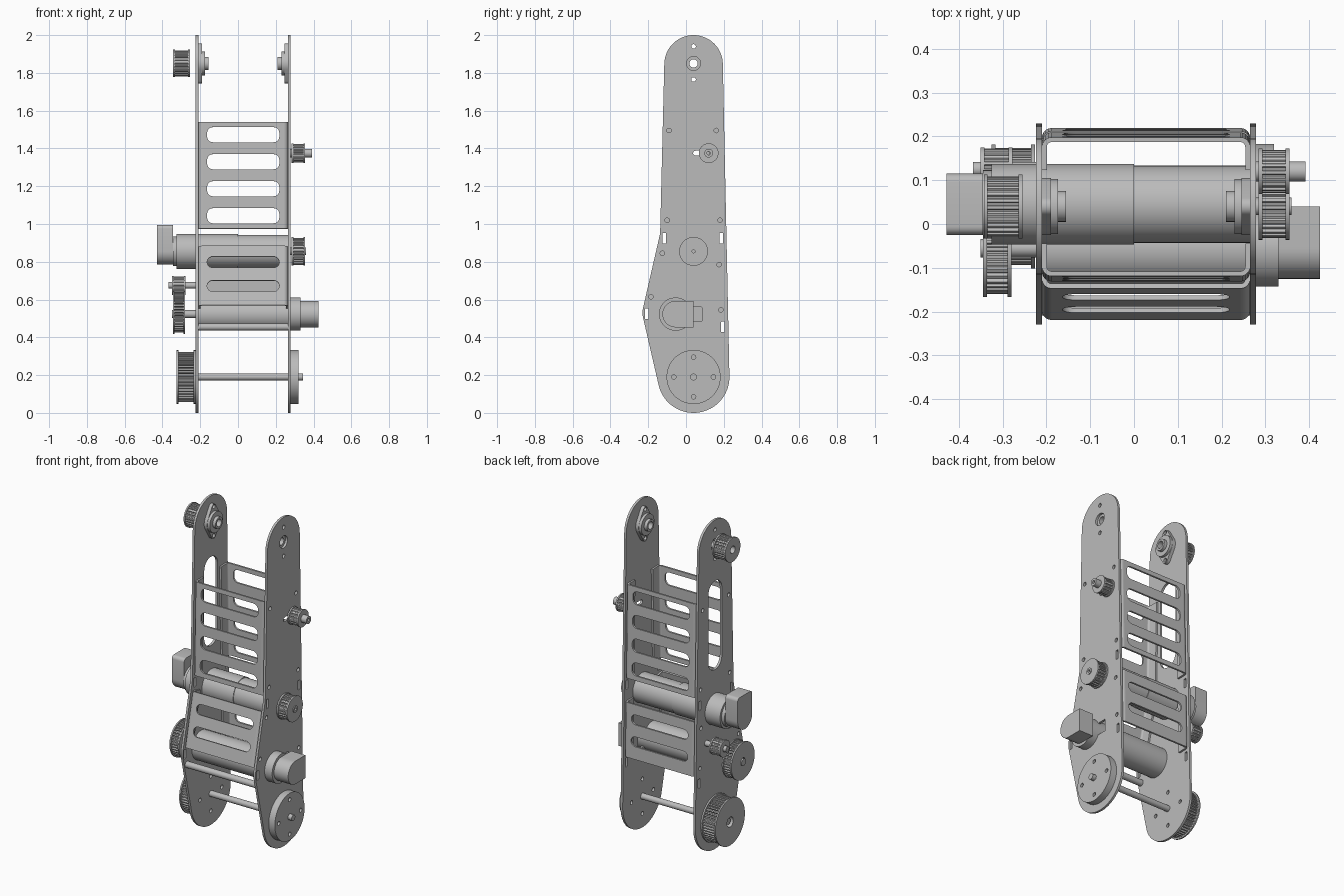
import bpy, bmesh
from math import cos, sin, pi, radians
from mathutils import Matrix, Vector
from mathutils.geometry import convex_hull_2d

if "Cube" in bpy.data.objects:
    bpy.data.objects.remove(bpy.data.objects["Cube"])

grey = bpy.data.materials.new("machined grey")
grey.use_nodes = True
grey.diffuse_color = (0.5, 0.5, 0.5, 1)
grey.node_tree.nodes["Principled BSDF"].inputs["Base Color"].default_value = (0.5, 0.5, 0.5, 1)


# Outline helpers
def arc(cx, cy, r, a0, a1, n=16):
    return [(cx + r * cos(radians(a0 + (a1 - a0) * i / n)),
             cy + r * sin(radians(a0 + (a1 - a0) * i / n))) for i in range(n + 1)]


def circle(cx, cy, r, n=48):
    return arc(cx, cy, r, 0, 360, n)[:-1]


def rounded(cx, cy, hx, hy, r=1.0):
    r = min(r, 0.98 * min(hx, hy))
    pts = []
    for i, (sx, sy) in enumerate([(1, 1), (-1, 1), (-1, -1), (1, -1)]):
        pts += arc(cx + sx * (hx - r), cy + sy * (hy - r), r, 90 * i, 90 * i + 90, 6)
    return pts


def hull(pts):
    return [pts[i] for i in convex_hull_2d([Vector(p) for p in pts])]


def toothed(cx, cy, r, n):
    pts = []
    for i in range(n):
        for f, k in ((0.0, 0.91), (0.3, 0.91), (0.45, 1), (0.85, 1)):
            a = 2 * pi * (i + f) / n
            pts.append((cx + r * k * cos(a), cy + r * k * sin(a)))
    return pts


def frame(origin, u, v):
    n = u.cross(v)
    return Matrix((u, v, n)).transposed().to_4x4(), Vector(origin)


X, Y, Z = Vector((1, 0, 0)), Vector((0, 1, 0)), Vector((0, 0, 1))
SIDE = frame((0, 0, 0), Y, Z)


def prism(name, loops, a, b, space=SIDE):
    """Extrude an outline with holes from a to b along the frame's normal."""
    cu = bpy.data.curves.new(name, "CURVE")
    cu.dimensions, cu.fill_mode, cu.extrude = "2D", "BOTH", abs(b - a) / 2
    for loop in loops:
        sp = cu.splines.new("POLY")
        sp.points.add(len(loop) - 1)
        for p, (x, y) in zip(sp.points, loop):
            p.co = (x, y, 0, 1)
        sp.use_cyclic_u = True
    tmp = bpy.data.objects.new(name + " outline", cu)
    bpy.context.collection.objects.link(tmp)
    dg = bpy.context.evaluated_depsgraph_get()
    me = bpy.data.meshes.new_from_object(tmp.evaluated_get(dg))
    bpy.data.objects.remove(tmp)
    rot, origin = space
    me.transform(Matrix.Translation(origin) @ rot @ Matrix.Translation((0, 0, (a + b) / 2)))
    bm = bmesh.new()
    bm.from_mesh(me)
    bmesh.ops.remove_doubles(bm, verts=bm.verts, dist=1e-5)
    bmesh.ops.recalc_face_normals(bm, faces=bm.faces)
    bm.to_mesh(me)
    bm.free()
    me.materials.clear()
    me.materials.append(grey)
    ob = bpy.data.objects.new(name, me)
    bpy.context.collection.objects.link(ob)
    bpy.ops.object.select_all(action="DESELECT")
    ob.select_set(True)
    bpy.context.view_layer.objects.active = ob
    bpy.ops.object.shade_smooth_by_angle(angle=radians(30))
    return ob


def rod(name, y, z, r, a, b, bore=0):
    loops = [circle(y, z, r)] + ([circle(y, z, bore)] if bore else [])
    return prism(name, loops, a, b)


def pulley(name, y, z, r, a, b, n, bore=0.02, rim=0.009):
    prism(name + "_teeth", [toothed(y, z, r * 0.94, n), circle(y, z, bore)], a + rim, b - rim)
    rod(name + "_inner_flange", y, z, r, a, a + rim, bore)
    rod(name + "_outer_flange", y, z, r, b - rim, b, bore)


CY, TOP, LOW, MID = 0.04, 1.85, 0.19, 0.855   # shared axle positions
LEFT, RIGHT, T = -0.21, 0.265, 0.014          # plate inner faces, thickness

# Side plates with bolt holes and tab slots
outline = (arc(CY, 1.845, 0.155, 0, 180, 32) + [(-0.137, 0.95)]
           + arc(-0.1, 0.53, 0.13, 166, 195) + arc(CY, LOW, 0.19, 195, 360, 32))
bolts = [(CY, 1.94), (CY, 1.765), (-0.09, 1.495), (0.16, 1.495), (-0.1, 1.02), (0.18, 1.02),
         (-0.125, 0.845), (-0.185, 0.615), (0.175, 0.785), (0.185, 0.545)]
hub_bolts = [(CY + dy, LOW + dz) for dy, dz in ((0.105, 0), (-0.105, 0), (0, 0.105), (0, -0.105))]
tabs = [(-0.115, 0.925), (-0.208, 0.525), (0.187, 0.925), (0.195, 0.455)]
holes = [circle(y, z, 0.012, 16) for y, z in bolts + hub_bolts]
holes += [rounded(y, z, 0.009, 0.028, 0.003) for y, z in tabs]
holes.append(circle(CY, TOP, 0.037))
prism("left_side_plate", [outline, rounded(CY, 1.36, 0.065, 0.27)] + holes, LEFT - T, LEFT)
prism("right_side_plate", [outline, rounded(0.08, 1.375, 0.042, 0.013),
                           rounded(0.045, 0.523, 0.04, 0.037, 0.004)] + holes, RIGHT, RIGHT + T)

# Flanged bearings inside the top of each plate
bearing = hull(circle(CY, TOP, 0.065) + circle(CY, TOP + 0.083, 0.022, 24)
               + circle(CY, TOP - 0.083, 0.022, 24))
for name, face, s in (("left", LEFT, 1), ("right", RIGHT, -1)):
    prism(name + "_bearing_flange", [bearing, circle(CY, TOP, 0.022)]
          + [circle(y, z, 0.012, 16) for y, z in bolts[:2]], *sorted((face, face + s * 0.02)))
    rod(name + "_bearing_body", CY, TOP, 0.063, *sorted((face + s * 0.02, face + s * 0.036)), 0.022)
    rod(name + "_bearing_collar", CY, TOP, 0.035, *sorted((face + s * 0.036, face + s * 0.055)), 0.022)


# Slotted cover panels with bent side flanges
def panel(name, side, y0, z0, y1, z1, slots, slot_half):
    low, high = Vector((0, y0, z0)), Vector((0, y1, z1))
    v, length = (high - low).normalized(), (high - low).length
    u = X * side
    origin = low + X * (LEFT + RIGHT) / 2
    h, t, r, depth = (RIGHT - LEFT) / 2, 0.011, 0.022, 0.075
    w = h - r
    loops = [[(-w, 0), (w, 0), (w, length), (-w, length)]]
    loops += [rounded(0, f * length, 0.191, slot_half, 0.03) for f in slots]
    prism(name + "_sheet", loops, -t, 0, frame(origin, u, v))
    for s, label in ((1, "a"), (-1, "b")):
        bend = (arc(w, -r, r, 90, 0, 8) + [(h, -depth), (h - t, -depth)]
                + arc(w, -r, r - t, 0, 90, 8))
        prism(name + "_flange_" + label, [[(s * x, y) for x, y in bend]],
              -length, 0, frame(origin, u, u.cross(v)))


four, two = (0.122, 0.375, 0.628, 0.881), (0.325, 0.725)
panel("front_upper_panel", 1, -0.131, 0.975, -0.119, 1.54, four, 0.04)
panel("back_upper_panel", -1, 0.209, 0.975, 0.198, 1.54, four, 0.04)
panel("front_lower_panel", 1, -0.219, 0.57, -0.147, 0.885, two, 0.03)
panel("back_lower_panel", -1, 0.219, 0.5, 0.212, 0.83, two, 0.03)

# Upper motor, gearbox cap on the left and drive pulley on the right
rod("upper_motor_gearbox", 0.045, MID, 0.092, -0.325, 0)
rod("upper_motor_body", 0.045, MID, 0.088, 0, RIGHT)
rod("upper_motor_neck", 0.045, MID, 0.078, -0.345, -0.325)
prism("upper_motor_cap", [hull(circle(0.045, MID, 0.07) + circle(-0.005, 0.975, 0.02, 24)
                               + circle(0.095, 0.975, 0.02, 24))], -0.428, -0.345)
pulley("upper_drive_pulley", CY, MID, 0.076, 0.284, 0.355, 26)
rod("upper_drive_shaft", CY, MID, 0.02, RIGHT, 0.36, 0.008)

# Lower motor with its cap on the right and drive pulley on the left
MY, MZ = -0.055, 0.523
rod("lower_motor_body", MY, MZ, 0.088, LEFT, 0.33)
prism("lower_motor_cap", [hull(circle(MY, MZ, 0.07) + [(0.04, MZ - 0.07), (0.04, MZ + 0.07)])],
      0.33, 0.425)
rod("lower_drive_shaft", MY, MZ, 0.021, -0.35, LEFT)
pulley("lower_drive_pulley", MY, MZ + 0.007, 0.112, -0.345, -0.28, 38)

# Belt idlers
pulley("right_idler_pulley", 0.12, 1.375, 0.052, 0.284, 0.355, 18)
rod("right_idler_shaft", 0.12, 1.375, 0.023, RIGHT, 0.392, 0.009)
pulley("left_idler_pulley", 0.125, 0.675, 0.05, -0.35, -0.277, 18)
rod("left_idler_shaft", 0.125, 0.675, 0.017, -0.367, LEFT)

# Top pulley, bottom axle, bottom pulley, hub disc and cross rod
pulley("top_pulley", CY, TOP, 0.073, -0.343, -0.255, 26, 0.022)
rod("bottom_axle", CY, LOW, 0.018, -0.315, 0.345)
pulley("bottom_pulley", CY, LOW, 0.142, -0.325, -0.226, 48, 0.03)
prism("hub_disc", [circle(CY, LOW, 0.143, 64)] + [circle(y, z, 0.012, 16) for y, z in hub_bolts],
      RIGHT + T, 0.32)
rod("front_cross_rod", -0.19, 0.455, 0.019, LEFT - T, RIGHT + T)
